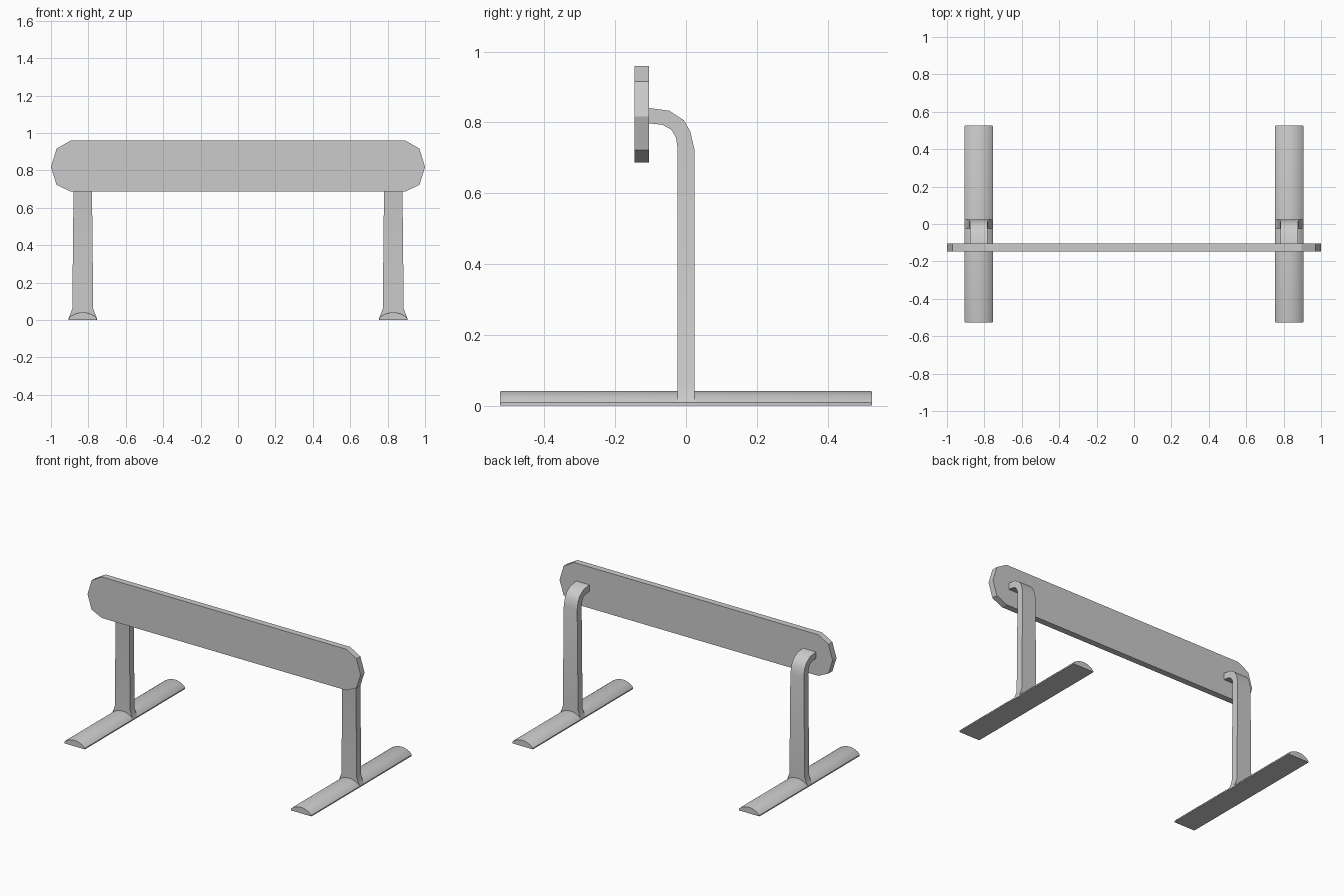
import bpy, bmesh, math
from mathutils import Vector

cube = bpy.data.objects.get("Cube")
if cube:
    bpy.data.objects.remove(cube, do_unlink=True)

grey = bpy.data.materials.new("plain grey")
grey.use_nodes = True
GREY = (0.6, 0.6, 0.6, 1)
grey.diffuse_color = GREY
grey.node_tree.nodes["Principled BSDF"].inputs["Base Color"].default_value = GREY


def loft(name, rings, smooth=None):
    """Skin a closed solid through matching rings of points."""
    bm = bmesh.new()
    loops = [[bm.verts.new(p) for p in ring] for ring in rings]
    n = len(loops[0])
    for a, b in zip(loops, loops[1:]):
        for i in range(n):
            j = (i + 1) % n
            bm.faces.new((a[i], a[j], b[j], b[i]))
    bm.faces.new(loops[0])
    bm.faces.new(loops[-1])
    bmesh.ops.recalc_face_normals(bm, faces=bm.faces)
    mesh = bpy.data.meshes.new(name)
    bm.to_mesh(mesh)
    bm.free()
    mesh.materials.append(grey)
    obj = bpy.data.objects.new(name, mesh)
    bpy.context.collection.objects.link(obj)
    if smooth:
        bpy.ops.object.select_all(action="DESELECT")
        obj.select_set(True)
        bpy.context.view_layer.objects.active = obj
        bpy.ops.object.shade_smooth_by_angle(angle=math.radians(smooth))
    return obj


# Crossbar board with chamfered ends
right_end = [(0.895, 0.687), (0.97, 0.722), (1.0, 0.817), (0.97, 0.916), (0.895, 0.959)]
outline = right_end + [(-x, z) for x, z in reversed(right_end)]
loft("crossbar_board", [[(x, y, z) for x, z in outline] for y in (-0.146, -0.105)])

# Domed foot section, from one side to the other
half = [(0.077, 0.0), (0.077, 0.008), (0.062, 0.023), (0.038, 0.035), (0.013, 0.041)]
foot = half + [(-x, z) for x, z in reversed(half)]

# Post stations: outer (y, z), inner (y, z), half width
T = 0.0235
post = [
    ((T, 0.006), (-T, 0.006), 0.077),
    ((T, 0.02), (-T, 0.02), 0.071),
    ((T, 0.06), (-T, 0.06), 0.056),
    ((T, 0.725), (-T, 0.725), 0.049),
    ((0.012, 0.775), (-0.028, 0.757), 0.048),
    ((-0.006, 0.806), (-0.042, 0.780), 0.048),
    ((-0.047, 0.833), (-0.066, 0.793), 0.048),
    ((-0.107, 0.841), (-0.107, 0.798), 0.048),
]

for side, cx in (("left", 0.83), ("right", -0.83)):
    # Foot bar with softened ends
    stations = ((-0.526, 0.965), (-0.52, 1), (0.52, 1), (0.526, 0.965))
    loft(side + "_foot",
         [[(cx + x * s, y, z * s) for x, z in foot] for y, s in stations], 35)
    # Upright post bending forward to the board
    rings = [[(cx - w, *o), (cx + w, *o), (cx + w, *i), (cx - w, *i)] for o, i, w in post]
    loft(side + "_post", rings, 35)
